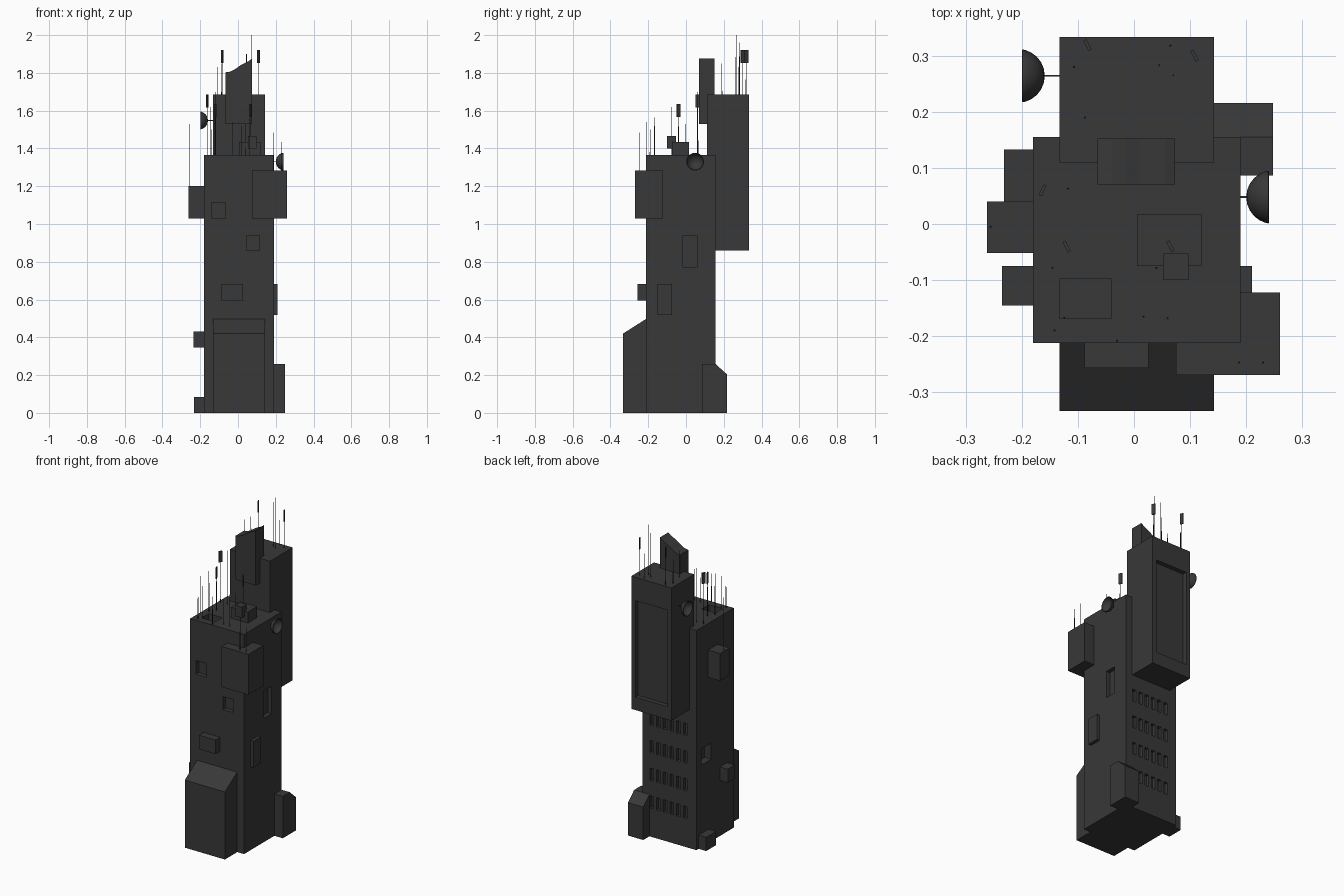
import bpy, bmesh, math
from mathutils import Matrix, Vector

if "Cube" in bpy.data.objects:
    bpy.data.objects.remove(bpy.data.objects["Cube"])

dark = bpy.data.materials.new("dark_grey")
dark.diffuse_color = (0.04, 0.04, 0.04, 1)
dark.use_nodes = True
dark.node_tree.nodes["Principled BSDF"].inputs["Base Color"].default_value = dark.diffuse_color


def finish(name, bm):
    bmesh.ops.recalc_face_normals(bm, faces=bm.faces)
    me = bpy.data.meshes.new(name)
    bm.to_mesh(me)
    bm.free()
    me.materials.append(dark)
    ob = bpy.data.objects.new(name, me)
    bpy.context.collection.objects.link(ob)
    return ob


def add_box(bm, x0, x1, y0, y1, z0, z1):
    m = Matrix.Translation(((x0 + x1) / 2, (y0 + y1) / 2, (z0 + z1) / 2))
    bmesh.ops.create_cube(bm, size=1, matrix=m @ Matrix.Diagonal((x1 - x0, y1 - y0, z1 - z0, 1)))


def boxes(name, *dims):
    bm = bmesh.new()
    for d in dims:
        add_box(bm, *d)
    return finish(name, bm)


def prism(name, pts, a, b, axis):
    """Extrude a profile: axis 'x' takes (y, z) points, axis 'y' takes (x, z) points."""
    bm = bmesh.new()
    put = (lambda p, t: (t, p[0], p[1])) if axis == 'x' else (lambda p, t: (p[0], t, p[1]))
    f = bm.faces.new([bm.verts.new(put(p, a)) for p in pts])
    r = bmesh.ops.extrude_face_region(bm, geom=[f])
    step = Vector((b - a, 0, 0)) if axis == 'x' else Vector((0, b - a, 0))
    bmesh.ops.translate(bm, verts=[v for v in r["geom"] if isinstance(v, bmesh.types.BMVert)], vec=step)
    return finish(name, bm)


def carve(ob, dims):
    cutter = boxes(ob.name + "_cutter", *dims)
    cutter.hide_render = True
    mod = ob.modifiers.new("recesses", 'BOOLEAN')
    mod.operation = 'DIFFERENCE'
    mod.solver = 'EXACT'
    mod.object = cutter
    bpy.context.view_layer.objects.active = ob
    bpy.ops.object.modifier_apply(modifier=mod.name)
    bpy.data.objects.remove(cutter)


# Main tower with recesses on the front, sides and roof, and back windows
tower = boxes("tower", (-0.18, 0.19, -0.212, 0.155, 0, 1.365))
cuts = [
    (-0.14, -0.067, -0.3, -0.185, 1.03, 1.115),
    (0.045, 0.115, -0.3, -0.185, 0.86, 0.94),
    (0.165, 0.3, -0.015, 0.057, 0.77, 0.94),
    (-0.3, -0.135, 0.01, 0.105, 0.51, 0.61),
    (-0.133, -0.04, -0.168, -0.098, 1.315, 1.5),
]
for row in range(4):
    for col in range(6):
        x, z = -0.103 + 0.046 * col, 0.215 + 0.172 * row
        cuts.append((x - 0.013, x + 0.013, 0.135, 0.3, z - 0.038, z + 0.038))
carve(tower, cuts)

# Raised back block with a large inset panel
upper = boxes("upper_back_block", (-0.133, 0.143, 0.11, 0.333, 0.86, 1.685))
carve(upper, [(-0.105, 0.115, 0.305, 0.5, 0.94, 1.54)])

# Crest with a curved top
prism("crest", [(-0.065, 1.53), (0.073, 1.53), (0.073, 1.875), (0.055, 1.861), (0.03, 1.849),
                (0.01, 1.838), (-0.015, 1.82), (-0.04, 1.807), (-0.065, 1.803)], 0.07, 0.152, 'y')

# Sloped base annexes
prism("front_annex", [(-0.333, 0), (-0.2, 0), (-0.2, 0.504), (-0.212, 0.497), (-0.333, 0.42)], -0.133, 0.143, 'x')
prism("rear_annex", [(0.086, 0), (0.216, 0), (0.216, 0.205), (0.155, 0.26), (0.086, 0.26)], 0.143, 0.248, 'x')

# Bays and wall boxes
boxes("corner_bay", (0.075, 0.26, -0.269, -0.122, 1.03, 1.282))
boxes("left_bay", (-0.262, -0.17, -0.052, 0.04, 1.03, 1.2))
boxes("left_wall_box", (-0.235, -0.17, -0.145, -0.075, 0.345, 0.43))
boxes("left_base_box", (-0.232, -0.17, 0.035, 0.133, 0, 0.085))
boxes("front_wall_box", (-0.088, 0.026, -0.257, -0.2, 0.595, 0.682))
boxes("right_wall_box", (0.18, 0.21, -0.15, -0.075, 0.518, 0.682))
boxes("roof_unit", (0.005, 0.12, -0.075, 0.017, 1.36, 1.433))
boxes("roof_unit_small", (0.052, 0.097, -0.1, -0.053, 1.4, 1.467))


# Dish: an open bowl with a rod back to the wall
def dish(name, x, y, z, side, wall):
    bm = bmesh.new()
    bmesh.ops.create_uvsphere(bm, u_segments=20, v_segments=12, radius=0.048)
    bmesh.ops.bisect_plane(bm, geom=bm.verts[:] + bm.edges[:] + bm.faces[:], plane_co=(0, 0, -0.008),
                           plane_no=(0, 0, 1), clear_outer=True)
    m = Matrix.Translation((x, y, z)) @ Matrix.Rotation(side * math.radians(90), 4, 'Y')
    bmesh.ops.transform(bm, matrix=m, verts=bm.verts)
    ob = finish(name, bm)
    mod = ob.modifiers.new("thickness", 'SOLIDIFY')
    mod.thickness = 0.003
    bpy.context.view_layer.objects.active = ob
    ob.select_set(True)
    bpy.ops.object.shade_smooth_by_angle()
    ob.select_set(False)
    a, b = sorted((wall, x - side * 0.044))
    boxes(name + "_rod", (a, b, y - 0.0015, y + 0.0015, z - 0.0015, z + 0.0015))


dish("left_dish", -0.207, 0.264, 1.548, -1, -0.13)
dish("right_dish", 0.248, 0.048, 1.33, 1, 0.185)


# Masts: x, y, bottom, top, radius
def mast(bm, x, y, z0, z1, r):
    bmesh.ops.create_cone(bm, cap_ends=True, segments=6, radius1=r, radius2=r * 0.7, depth=z1 - z0,
                          matrix=Matrix.Translation((x, y, (z0 + z1) / 2)))


bm = bmesh.new()
for x, y, z0, z1 in [(-0.107, 0.28, 1.68, 1.83), (-0.087, 0.19, 1.68, 1.85), (0.045, 0.283, 1.68, 1.96),
                     (0.07, 0.265, 1.68, 2.0), (0.065, 0.318, 1.68, 1.84), (-0.118, 0.063, 1.36, 1.7),
                     (-0.145, -0.078, 1.36, 1.62), (-0.142, -0.19, 1.36, 1.5), (-0.125, -0.167, 1.31, 1.565),
                     (0.017, -0.165, 1.36, 1.52), (0.06, -0.168, 1.36, 1.56), (-0.03, -0.208, 1.36, 1.54),
                     (0.04, -0.078, 1.36, 1.53), (0.187, -0.247, 1.28, 1.485), (0.23, -0.247, 1.28, 1.435),
                     (-0.256, -0.005, 1.2, 1.53)]:
    mast(bm, x, y, z0, z1, 0.002)
finish("masts", bm)

# Masts carrying slanted flat panels
bm = bmesh.new()
for x, y, z0, z1 in [(-0.083, 0.319, 1.68, 1.92), (0.108, 0.3, 1.68, 1.92), (-0.163, 0.06, 1.36, 1.685),
                     (-0.12, -0.04, 1.36, 1.635), (0.065, -0.04, 1.36, 1.635)]:
    mast(bm, x, y, z0, z1 - 0.03, 0.002)
    turn = Matrix.Rotation(math.radians(65 if x == -0.163 else -63), 4, 'Z')
    bmesh.ops.create_cube(bm, size=1, matrix=Matrix.Translation((x, y, z1 - 0.034)) @ turn
                          @ Matrix.Diagonal((0.021, 0.006, 0.068, 1)))
finish("panel_masts", bm)
